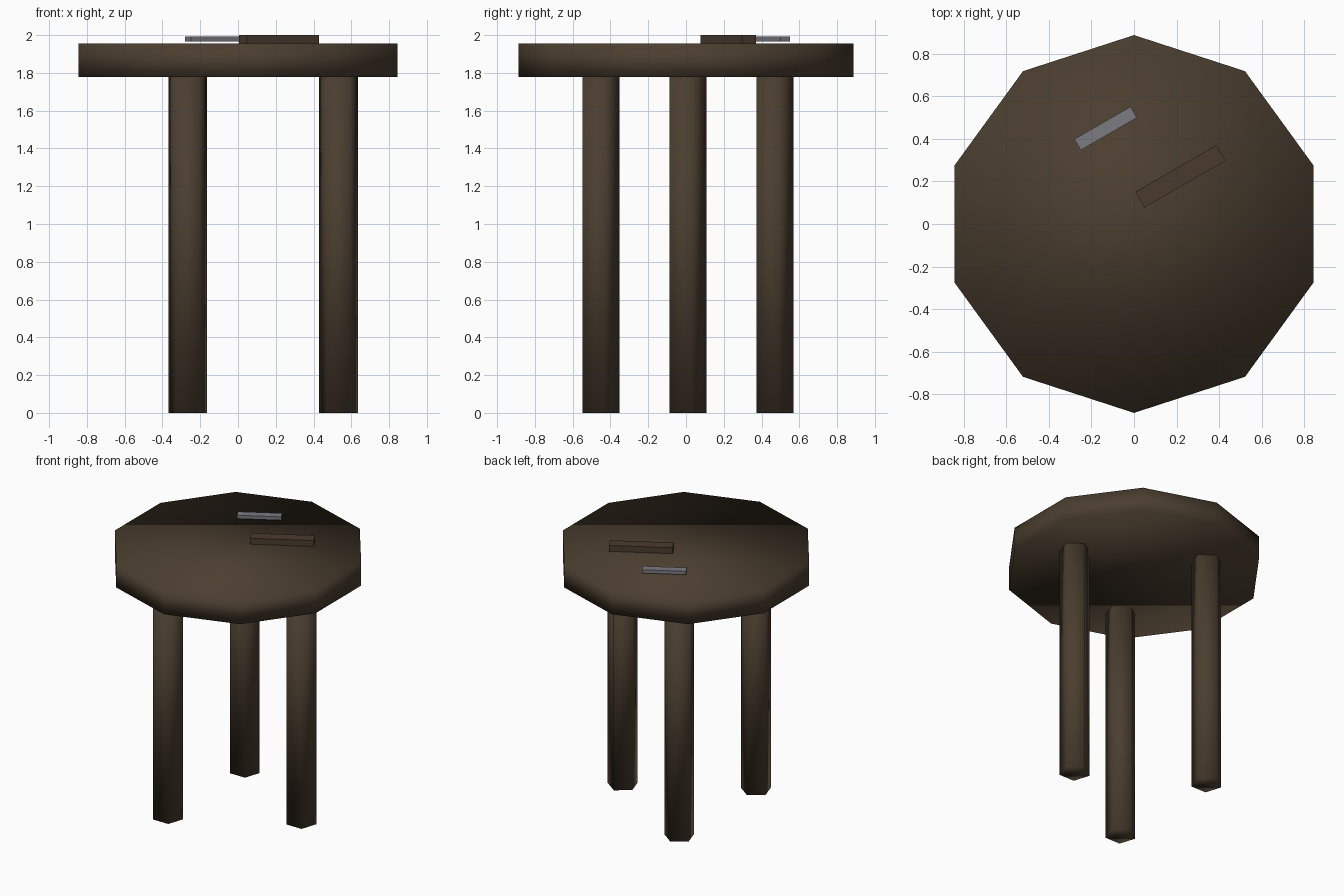
import bpy
import math

default = bpy.data.objects.get("Cube")
if default:
    bpy.data.objects.remove(default, do_unlink=True)


def material(name, rgb):
    m = bpy.data.materials.new(name)
    m.use_nodes = True
    m.diffuse_color = (*rgb, 1)
    m.node_tree.nodes["Principled BSDF"].inputs["Base Color"].default_value = (*rgb, 1)
    return m


WOOD = material("dark wood", (0.07, 0.048, 0.029))
HANDLE = material("handle brown", (0.068, 0.044, 0.028))
STEEL = material("steel grey", (0.2, 0.2, 0.22))


def prism(name, sides, radius, x, y, low, high):
    """Upright smooth-shaded prism with one corner towards +y."""
    bpy.ops.mesh.primitive_cylinder_add(
        vertices=sides, radius=radius, depth=high - low,
        location=(x, y, (low + high) / 2))
    ob = bpy.context.object
    ob.name = name
    ob.data.materials.append(WOOD)
    bpy.ops.object.shade_smooth()


def bar(name, size, location, mat):
    """Flat-faced box turned on the seat."""
    bpy.ops.mesh.primitive_cube_add(size=1, location=location,
                                    rotation=(0, 0, math.radians(30)))
    ob = bpy.context.object
    ob.name = name
    ob.scale = size
    bpy.ops.object.transform_apply(location=False, rotation=False, scale=True)
    ob.data.materials.append(mat)


# Ten-sided seat
SEAT_LOW, SEAT_HIGH = 1.777, 1.955
prism("seat", 10, 0.887, 0, 0, SEAT_LOW, SEAT_HIGH)

# Three five-sided legs around the centre
for i, name in enumerate(("left_leg", "back_right_leg", "front_right_leg")):
    a = math.radians(120 * i)
    prism(name, 5, 0.108, 0.532 * math.cos(a), 0.532 * math.sin(a), 0, SEAT_LOW)

# Separate knife handle and blade lying on the seat
bar("knife_handle", (0.44, 0.085, 0.05), (0.218, 0.224, 1.975), HANDLE)
bar("knife_blade", (0.305, 0.06, 0.026), (-0.133, 0.449, 1.979), STEEL)
